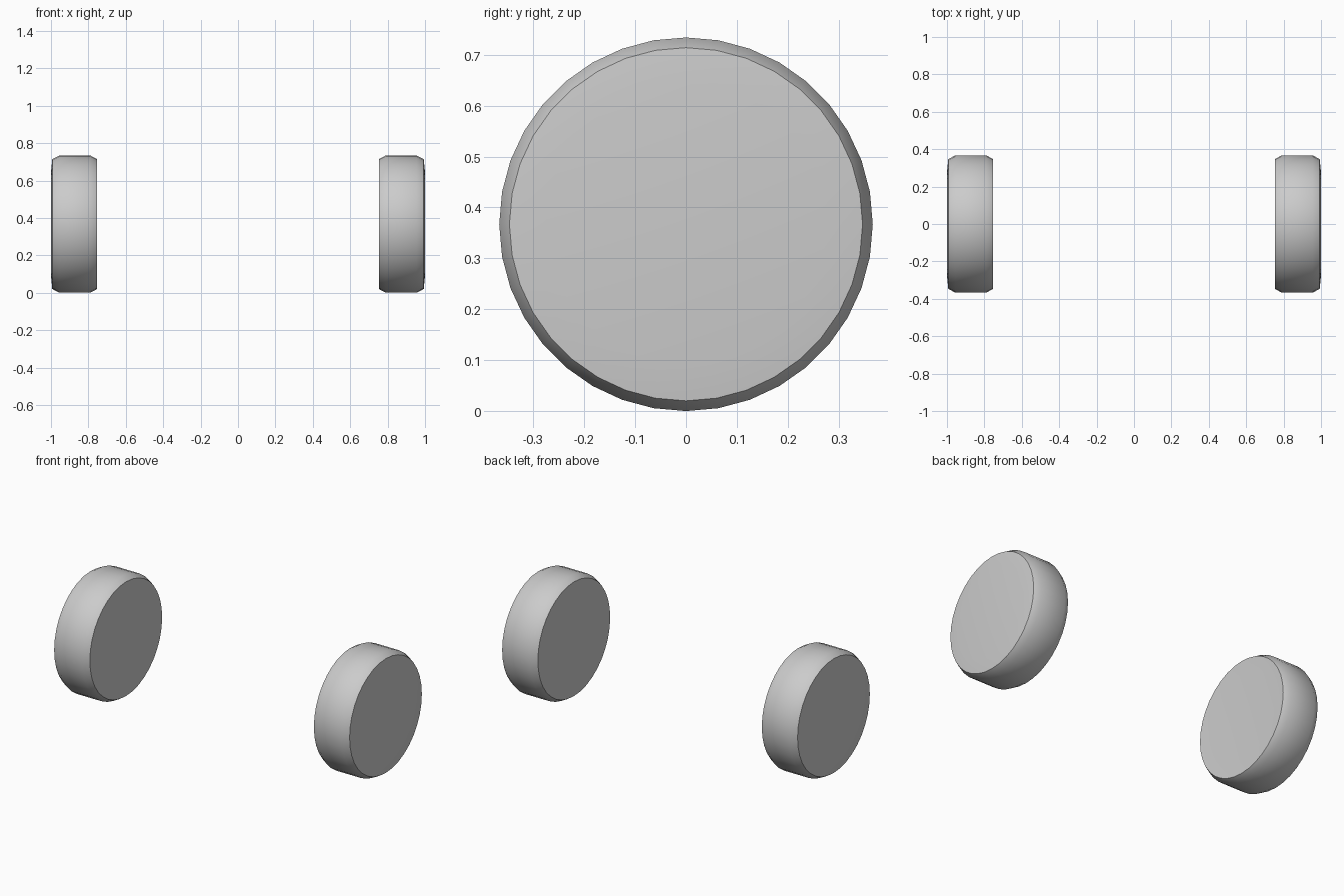
import bpy
import bmesh
from math import cos, sin, tau, radians

cube = bpy.data.objects.get("Cube")
if cube:
    bpy.data.objects.remove(cube, do_unlink=True)

SIDES = 36
RADIUS = 0.367

grey = bpy.data.materials.new("plain grey")
grey.use_nodes = True
colour = (0.6, 0.6, 0.6, 1)
grey.diffuse_color = colour
grey.node_tree.nodes["Principled BSDF"].inputs["Base Color"].default_value = colour

# Wheel section from the inner disc to the outer disc: (distance from centre, radius)
PROFILE = [
    (0.757, 0.275), (0.753, 0.347), (0.79, RADIUS),
    (0.955, RADIUS), (0.993, 0.347), (1.0, 0.275),
]


def make_wheel(name, side):
    bm = bmesh.new()
    rings = []
    for x, r in PROFILE:
        rings.append([bm.verts.new((side * x, r * sin(tau * i / SIDES),
                                    RADIUS + r * cos(tau * i / SIDES)))
                      for i in range(SIDES)])
    # Tread, shoulders and rims
    for a, b in zip(rings, rings[1:]):
        for i in range(SIDES):
            j = (i + 1) % SIDES
            bm.faces.new((a[i], a[j], b[j], b[i]))
    # Flat discs on both sides
    bm.faces.new(rings[0])
    bm.faces.new(rings[-1])
    bmesh.ops.recalc_face_normals(bm, faces=bm.faces)
    mesh = bpy.data.meshes.new(name)
    bm.to_mesh(mesh)
    bm.free()
    mesh.materials.append(grey)
    wheel = bpy.data.objects.new(name, mesh)
    bpy.context.collection.objects.link(wheel)
    bpy.ops.object.select_all(action="DESELECT")
    wheel.select_set(True)
    bpy.context.view_layer.objects.active = wheel
    bpy.ops.object.shade_smooth_by_angle(angle=radians(35))


make_wheel("left_wheel", 1)
make_wheel("right_wheel", -1)
